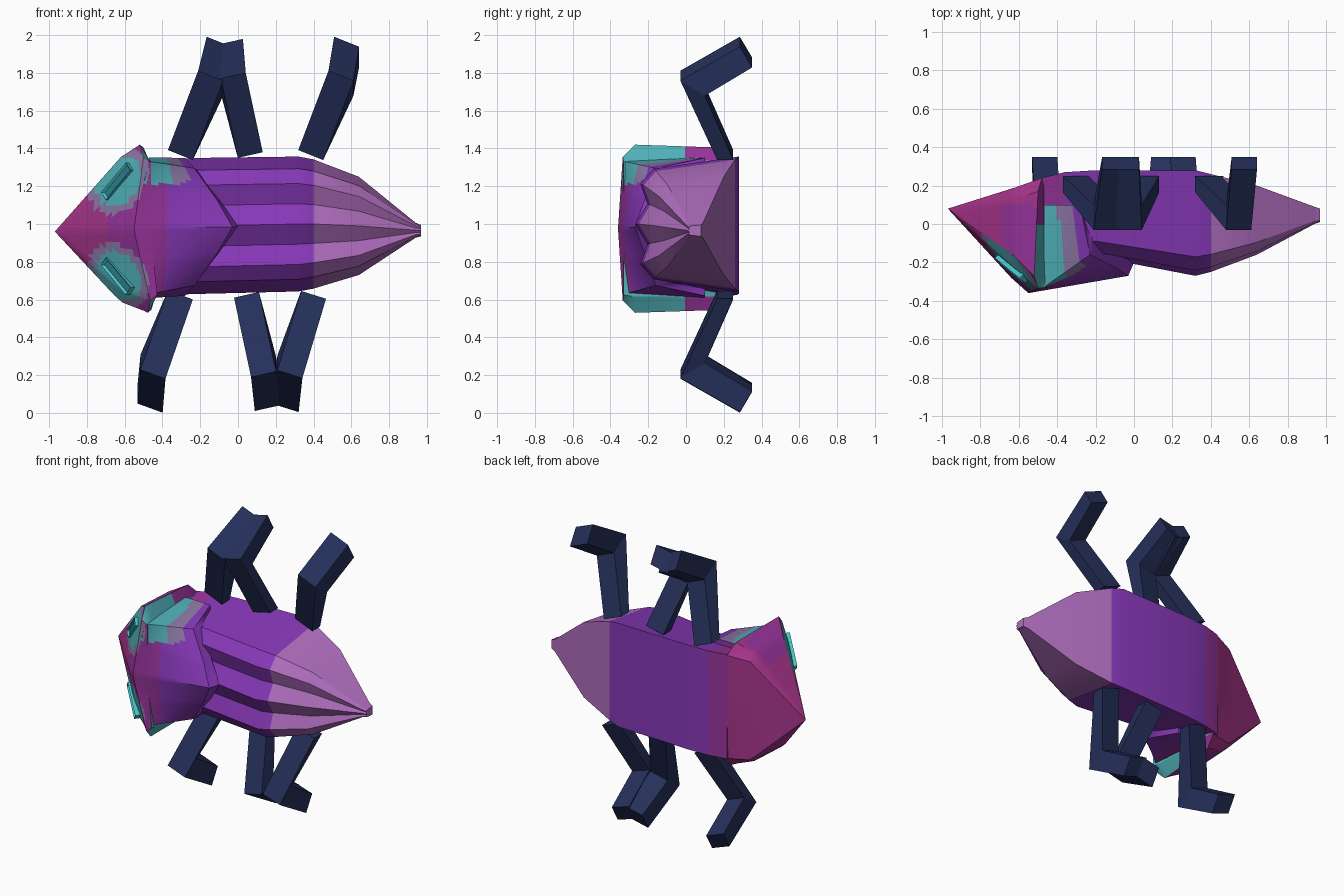
import bpy, bmesh
from mathutils import Vector, Matrix

if "Cube" in bpy.data.objects:
    bpy.data.objects.remove(bpy.data.objects["Cube"], do_unlink=True)


def material(name, hex_code):
    srgb = [int(hex_code[i:i + 2], 16) / 255 for i in (0, 2, 4)]
    col = [c / 12.92 if c < 0.04 else ((c + 0.055) / 1.055) ** 2.4 for c in srgb] + [1]
    m = bpy.data.materials.new(name)
    m.use_nodes = True
    m.diffuse_color = col
    m.node_tree.nodes["Principled BSDF"].inputs["Base Color"].default_value = col
    return m


PURPLE = material("purple", "8738B8")
MAUVE = material("mauve", "B06EBE")
MAGENTA = material("magenta", "A6348A")
PLUM = material("plum", "96339A")
TEAL = material("teal", "50B0B8")
GREY = material("grey_violet", "8C78A6")
CYAN = material("cyan", "48C6CE")
DARK_TEAL = material("dark_teal", "2A848C")
NAVY = material("navy", "25305A")


def finish(name, bm, mats, rule=None, smooth=True):
    """Turn a bmesh into an object, colouring faces by a rule."""
    bmesh.ops.remove_doubles(bm, verts=bm.verts, dist=0.0005)
    bmesh.ops.recalc_face_normals(bm, faces=bm.faces)
    if rule:
        for f in bm.faces:
            f.material_index = mats.index(rule(f.calc_center_median(), f))
    me = bpy.data.meshes.new(name)
    bm.to_mesh(me)
    bm.free()
    for m in mats:
        me.materials.append(m)
    ob = bpy.data.objects.new(name, me)
    bpy.context.collection.objects.link(ob)
    if smooth:
        bpy.ops.object.select_all(action='DESELECT')
        ob.select_set(True)
        bpy.context.view_layer.objects.active = ob
        bpy.ops.object.shade_smooth_by_angle(angle=0.45)
    return ob


def mirrored(half, zc):
    """Full ring from half of it, given as (x, y, height from centre)."""
    up = [Vector((x, y, zc + h)) for x, y, h in half]
    down = [Vector((x, y, zc - h)) for x, y, h in reversed(half) if h > 0]
    return up + down


def loft(rings):
    bm = bmesh.new()
    loops = [[bm.verts.new(p) for p in r] for r in rings]
    for a, b in zip(loops, loops[1:]):
        for i in range(len(a)):
            j = (i + 1) % len(a)
            bm.faces.new((a[i], a[j], b[j], b[i]))
    bm.faces.new(loops[0])
    bm.faces.new(loops[-1])
    return bm


def refine(bm, cuts):
    bmesh.ops.remove_doubles(bm, verts=bm.verts, dist=0.0005)
    bmesh.ops.subdivide_edges(bm, edges=bm.edges, cuts=cuts, use_grid_fill=True)


# Ridged body: x, belly y, back y, centre z, half width
profile = [(0, 1), (0.82, 0.82), (0.95, 0.6), (0.88, 0.3), (1, 0)]
sections = [(-0.48, 0.24, -0.2, 0.98, 0.36), (-0.36, 0.27, -0.2, 0.985, 0.36),
            (-0.2, 0.28, -0.17, 0.99, 0.36), (0.32, 0.28, -0.27, 1.0, 0.357),
            (0.4, 0.26, -0.25, 1.0, 0.342), (0.64, 0.2, -0.16, 0.99, 0.26),
            (0.94, 0.09, 0, 0.967, 0.04), (0.97, 0.08, 0.01, 0.965, 0.03)]
bm = loft([mirrored([(x, yb + (yk - yb) * t, h * v) for t, v in profile], zc)
           for x, yb, yk, zc, h in sections])
finish("body", bm, [PURPLE, MAUVE, PLUM],
       lambda c, f: MAUVE if c.x > 0.4 else PLUM if c.x < -0.36 else PURPLE)

# Head: tip, cheek, rim and the flange behind the rim
tip = [(-0.97, 0.08, 0)] * 5
cheek = [(-0.62, 0.19, 0.34), (-0.62, 0.13, 0.37), (-0.62, -0.17, 0.385),
         (-0.62, -0.23, 0.32), (-0.64, -0.28, 0)]
rim = [(-0.48, 0.24, 0.36), (-0.5, 0.17, 0.43), (-0.52, -0.27, 0.445),
       (-0.5, -0.335, 0.38), (-0.55, -0.36, 0)]
flange = [(-0.47, 0.24, 0.35), (-0.47, 0.17, 0.36), (-0.465, -0.27, 0.36),
          (-0.46, -0.33, 0.35), (-0.46, -0.33, 0)]
rings = [mirrored(r, z) for r, z in ((cheek, 0.97), (rim, 0.975), (flange, 0.975))]
bm = loft([[Vector((-0.97, 0.08, 0.96))] * len(rings[0])] + rings)
refine(bm, 9)
for v in bm.verts:          # lower rim sits a little further back
    if v.co.z < 0.95 and v.co.x > -0.64:
        v.co.x += 0.1 * (0.95 - v.co.z) * min(1, (v.co.x + 0.64) / 0.1)

EYES = {s: Vector((-0.63, -0.225, 0.975 + s * 0.25)) for s in (1, -1)}


def head_rule(c, f):
    if f.normal.x > 0.4 and c.x > -0.53:
        return TEAL if c.y < 0 else PLUM
    if f.normal.y < -0.25:
        eye = EYES[1 if c.z > 0.975 else -1]
        along = Vector((0.6, 0, 0.8 if c.z > 0.975 else -0.8))
        d = c - eye
        d.y = 0
        a = d.dot(along)
        dist = ((a / 1.35) ** 2 + (d.length_squared - a * a)) ** 0.5
        if dist < 0.105:
            return TEAL
        if dist < 0.14:
            return GREY
    return MAGENTA if c.x < -0.69 or c.y > 0.1 else PLUM


finish("head", bm, [MAGENTA, PLUM, TEAL, GREY], head_rule)

# Pointed shield behind the head, with a thick rear lip
front = [(-0.47, 0.1, 0.372), (-0.47, -0.33, 0.352), (-0.51, -0.345, 0.2), (-0.55, -0.36, 0)]
rear = [(-0.28, 0.1, 0.365), (-0.23, -0.16, 0.31), (-0.11, -0.22, 0.14), (-0.03, -0.27, 0)]
lip = [(-0.28, 0.1, 0.3), (-0.22, -0.07, 0.3), (-0.1, -0.15, 0.14), (0, -0.2, 0)]
bm = loft([mirrored(front, 0.98), mirrored(rear, 0.985), mirrored(lip, 0.99)])
refine(bm, 8)


def shield_rule(c, f):
    if c.z > 1.21 and c.x < -0.23 and c.y < 0.09:
        slope = c.x + 0.15 * c.y
        if slope < -0.39:
            return TEAL
        if slope < -0.3:
            return GREY
    return PLUM if c.x < -0.38 else PURPLE


finish("shield", bm, [PURPLE, PLUM, TEAL, GREY], shield_rule)

# Eyes: slanted blocks with a recessed dark slot
for side, centre in EYES.items():
    along = Vector((0.15, -0.12, side * 0.18)).normalized()
    out = Vector((-0.66, -0.73, side * 0.06))
    out = (out - along * out.dot(along)).normalized()
    across = out.cross(along)
    frame = Matrix((along, across, out)).transposed().to_4x4()
    bm = bmesh.new()
    bmesh.ops.create_cube(bm, size=1)
    bmesh.ops.scale(bm, vec=(0.23, 0.055, 0.05), verts=bm.verts)
    bm.normal_update()
    top = max(bm.faces, key=lambda f: f.calc_center_median().z)
    bmesh.ops.inset_individual(bm, faces=[top], thickness=0.014, depth=-0.012)
    top.material_index = 1
    bm.transform(Matrix.Translation(centre) @ frame)
    finish("upper_eye" if side > 0 else "lower_eye", bm, [CYAN, DARK_TEAL], smooth=False)

# Legs: root, knee and foot, as x centres; side +1 is up, -1 is down
LEGS = [("upper_front_leg", 1, -0.305, -0.145, -0.1), ("upper_middle_leg", 1, 0.065, -0.025, -0.04),
        ("upper_rear_leg", 1, 0.385, 0.545, 0.575), ("lower_front_leg", -1, -0.305, -0.45, -0.465),
        ("lower_middle_leg", -1, 0.045, 0.135, 0.155), ("lower_rear_leg", -1, 0.4, 0.275, 0.255)]
# Outer and inner (y, height from centre) at each joint
JOINTS = [((0.165, 0.37), (0.25, 0.37)), ((-0.03, 0.79), (0.1, 0.71)), ((0.285, 0.97), (0.35, 0.86))]
for name, side, *xs in LEGS:
    lean = (xs[1] - xs[0]) / 0.4 * side
    rings = []
    for x, (outer, inner) in zip(xs, JOINTS):
        rings.append([Vector((x + dx, y, 0.995 + side * h - dx * lean))
                      for (y, h), dx in ((outer, -0.066), (outer, 0.066),
                                         (inner, 0.066), (inner, -0.066))])
    finish(name, loft(rings), [NAVY], smooth=False)
